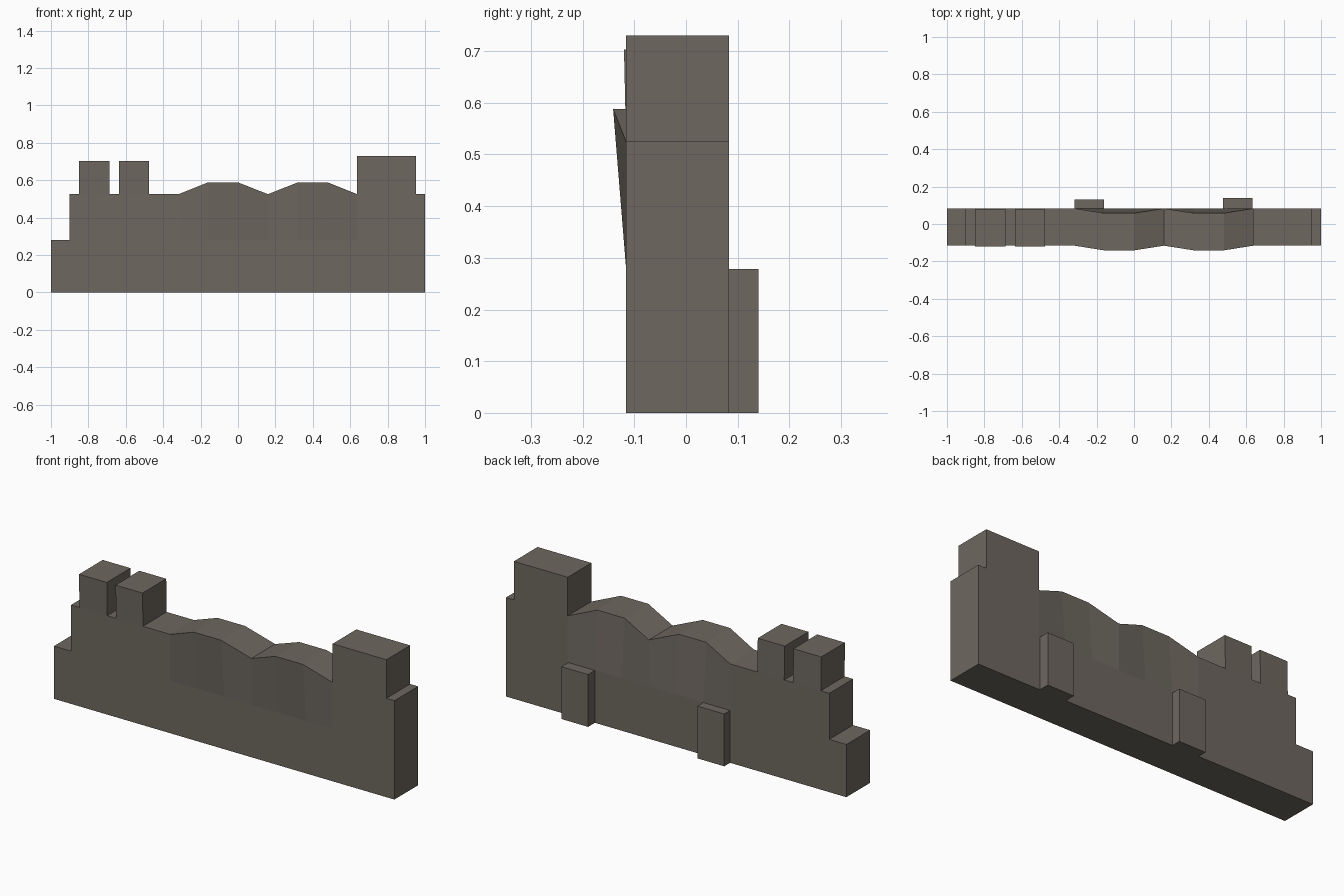
import bpy, bmesh

if "Cube" in bpy.data.objects:
    bpy.data.objects.remove(bpy.data.objects["Cube"])

stone = bpy.data.materials.new("grey_brown_stone")
stone.diffuse_color = (0.155, 0.137, 0.114, 1)
stone.use_nodes = True
stone.node_tree.nodes["Principled BSDF"].inputs["Base Color"].default_value = stone.diffuse_color

FRONT, BACK = -0.116, 0.083


def finish(name, bm):
    bmesh.ops.recalc_face_normals(bm, faces=bm.faces)
    mesh = bpy.data.meshes.new(name)
    bm.to_mesh(mesh)
    bm.free()
    mesh.materials.append(stone)
    obj = bpy.data.objects.new(name, mesh)
    bpy.context.collection.objects.link(obj)
    return obj


# Wall: columns of cells; rows are base, middle and raised blocks
xs = [-1, -0.9, -0.85, -0.687, -0.635, -0.477, -0.317, -0.16, 0,
      0.16, 0.32, 0.48, 0.637, 0.953, 1]
rows = [1, 2, 3, 2, 3, 2, 2, 2, 2, 2, 2, 2, 3, 2]     # cells per column
bulged = {7, 8, 10, 11}                               # warped stations
tower = {12, 13}


def point(i, r, back):
    z = [0, 0.28, 0.525, 0.73 if i in tower else 0.703][r]
    y = BACK if back else FRONT
    if r == 2 and i in bulged:
        z, y = 0.588, y - 0.025
    if r == 3 and i not in tower:
        y -= 0.004                                    # merlons lean slightly
    return xs[i], y, z


bm = bmesh.new()
verts = {}


def vert(i, r, back):
    key = (i, r, back)
    if key not in verts:
        verts[key] = bm.verts.new(point(*key))
    return verts[key]


cells = {(i, r) for i, n in enumerate(rows) for r in range(n)}
for i, r in sorted(cells):
    ring = [(i, r), (i + 1, r), (i + 1, r + 1), (i, r + 1)]
    neighbours = [(i, r - 1), (i + 1, r), (i, r + 1), (i - 1, r)]
    for back in (0, 1):
        bm.faces.new([vert(a, b, back) for a, b in ring])
    for k in range(4):
        if neighbours[k] not in cells:
            p, q = ring[k], ring[(k + 1) % 4]
            bm.faces.new([vert(*p, 0), vert(*q, 0), vert(*q, 1), vert(*p, 1)])
finish("wall", bm)


# Buttresses on the back
def buttress(name, x0, x1, y1, height):
    bm = bmesh.new()
    bmesh.ops.create_cube(bm, size=1)
    y0 = BACK - 0.01
    for v in bm.verts:
        v.co = (x1 if v.co.x > 0 else x0,
                y1 if v.co.y > 0 else y0,
                height if v.co.z > 0 else 0)
    finish(name, bm)


buttress("buttress_left", -0.317, -0.16, 0.132, 0.278)
buttress("buttress_right", 0.477, 0.633, 0.14, 0.278)
